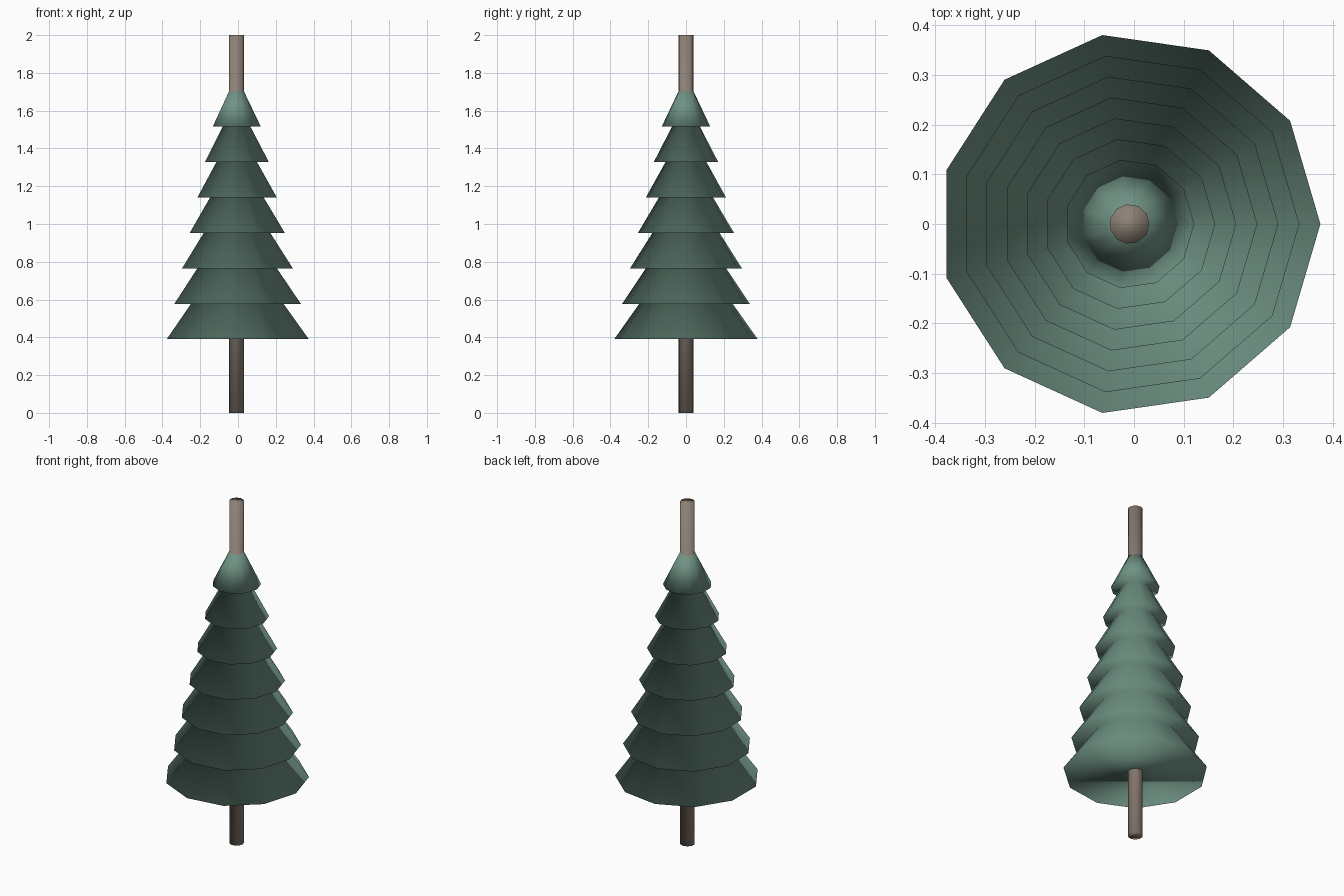
import bpy, bmesh, math

SIDES = 11
TIERS = 7
CENTRE_X = -0.009

cube = bpy.data.objects.get("Cube")
if cube:
    bpy.data.objects.remove(cube, do_unlink=True)


def material(name, colour):
    mat = bpy.data.materials.new(name)
    mat.use_nodes = True
    mat.diffuse_color = colour
    bsdf = next(n for n in mat.node_tree.nodes if n.type == 'BSDF_PRINCIPLED')
    bsdf.inputs["Base Color"].default_value = colour
    bsdf.inputs["Roughness"].default_value = 0.8
    return mat


def turned(name, profile, mat):
    """Stack rings of (radius, height), bridge them and cap both ends."""
    bm = bmesh.new()
    rings = []
    for radius, z in profile:
        angles = [math.tau * i / SIDES for i in range(SIDES)]
        rings.append([bm.verts.new((radius * math.cos(a), radius * math.sin(a), z))
                      for a in angles])
    for low, high in zip(rings, rings[1:]):
        for i in range(SIDES):
            j = (i + 1) % SIDES
            bm.faces.new((low[i], low[j], high[j], high[i]))
    bm.faces.new(rings[0][::-1])
    bm.faces.new(rings[-1])
    for face in bm.faces:
        face.smooth = True
    mesh = bpy.data.meshes.new(name)
    bm.to_mesh(mesh)
    bm.free()
    mesh.materials.append(mat)
    obj = bpy.data.objects.new(name, mesh)
    obj.location.x = CENTRE_X
    bpy.context.collection.objects.link(obj)
    return obj


bark = material("grey brown bark", (0.27, 0.22, 0.18, 1))
needles = material("dusty green needles", (0.16, 0.29, 0.23, 1))

# Trunk runs the full height
turned("trunk", [(0.04, 0), (0.04, 2)], bark)

# Foliage is one zigzag skin: each tier slopes in, then a flat shelf steps out
profile = []
for k in range(TIERS):
    base = 0.39 + 0.1875 * k
    profile.append((0.384 - 0.0423 * k, base))
    profile.append((0.25 - 0.035 * k, base + 0.1875))
turned("foliage", profile, needles)
